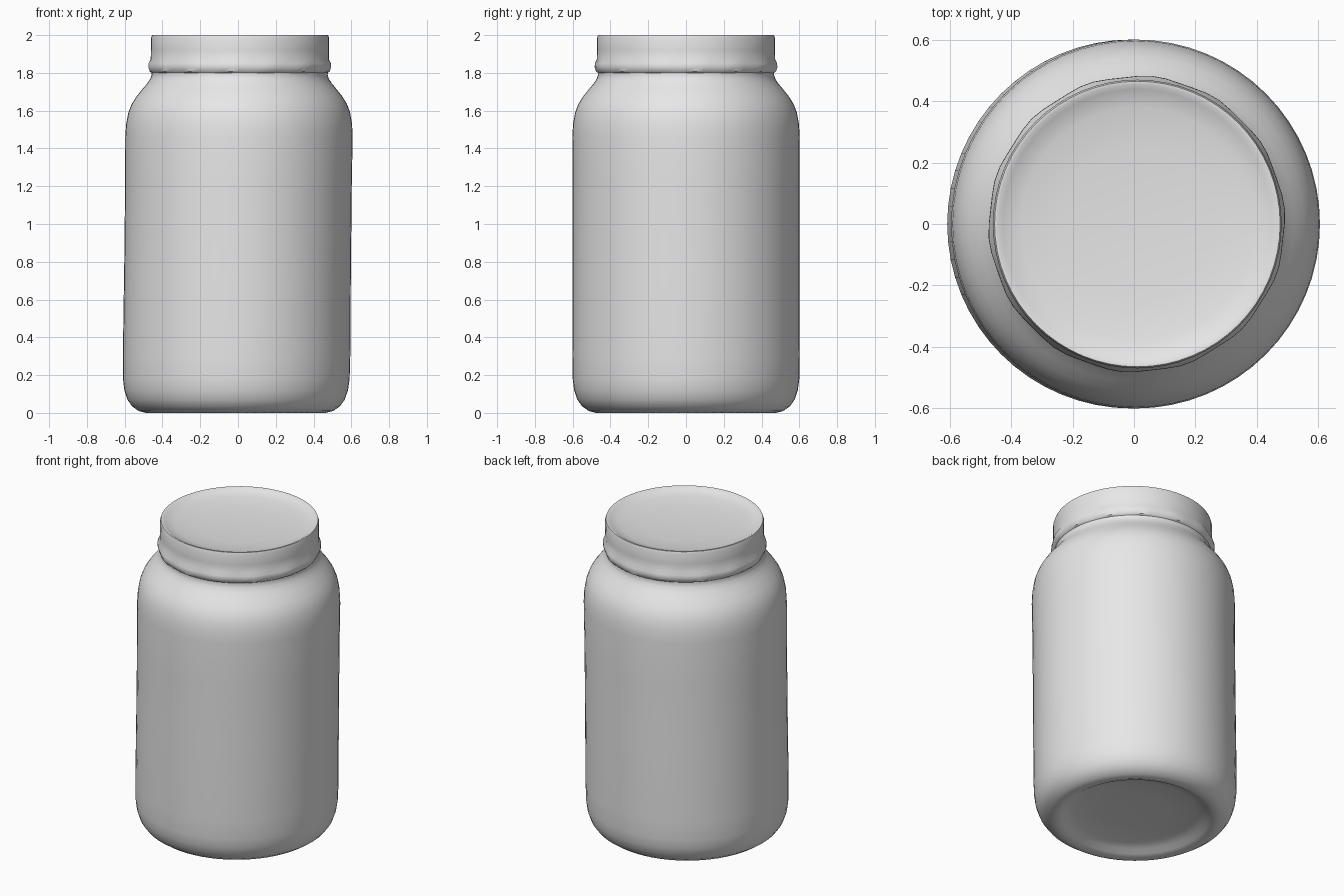
import bpy, bmesh, math

if "Cube" in bpy.data.objects:
    bpy.data.objects.remove(bpy.data.objects["Cube"])

SEGMENTS = 64

grey = bpy.data.materials.new("plain grey")
grey.diffuse_color = (0.8, 0.8, 0.8, 1)
grey.use_nodes = True
grey.node_tree.nodes["Principled BSDF"].inputs["Base Color"].default_value = grey.diffuse_color


def lean(z):
    # The jar leans very slightly towards +x as it rises
    return -0.011 + 0.011 * z


def lathe(name, profile, wave=None):
    """Spin (radius, z) points round the z axis; radius 0 closes an end."""
    bm = bmesh.new()
    rings = []
    for r, z in profile:
        if r == 0:
            rings.append([bm.verts.new((lean(z), 0, z))])
            continue
        ring = []
        for i in range(SEGMENTS):
            a = 2 * math.pi * i / SEGMENTS
            rr = r + (wave(a, z) if wave else 0)
            ring.append(bm.verts.new((lean(z) + rr * math.cos(a), rr * math.sin(a), z)))
        rings.append(ring)
    for lo, hi in zip(rings, rings[1:]):
        for i in range(SEGMENTS):
            j = (i + 1) % SEGMENTS
            if len(lo) == 1:
                bm.faces.new((lo[0], hi[j], hi[i]))
            elif len(hi) == 1:
                bm.faces.new((lo[i], lo[j], hi[0]))
            else:
                bm.faces.new((lo[i], lo[j], hi[j], hi[i]))
    bmesh.ops.recalc_face_normals(bm, faces=bm.faces)
    mesh = bpy.data.meshes.new(name)
    bm.to_mesh(mesh)
    bm.free()
    mesh.materials.append(grey)
    obj = bpy.data.objects.new(name, mesh)
    bpy.context.collection.objects.link(obj)
    bpy.ops.object.select_all(action='DESELECT')
    obj.select_set(True)
    bpy.context.view_layer.objects.active = obj
    bpy.ops.object.shade_smooth_by_angle(angle=math.radians(40))
    return obj


# Jar body: hollowed base, rounded foot, straight wall, shoulder and neck
lathe("jar_body", [
    (0, 0.055), (0.2, 0.053), (0.36, 0.045), (0.41, 0.03), (0.44, 0.012),
    (0.475, 0.0), (0.515, 0.01), (0.55, 0.035), (0.575, 0.07), (0.592, 0.12),
    (0.60, 0.18), (0.602, 0.3), (0.60, 0.8), (0.60, 1.2), (0.602, 1.46),
    (0.598, 1.53), (0.587, 1.59), (0.57, 1.635), (0.545, 1.675),
    (0.513, 1.715), (0.488, 1.745), (0.472, 1.77), (0.466, 1.79), (0.468, 1.81),
])

# Lid: flared lower bead, slightly tapered band, thin rim, dished top
lathe("lid", [
    (0.466, 1.80), (0.476, 1.807), (0.483, 1.83), (0.482, 1.85),
    (0.472, 1.872), (0.471, 1.92), (0.471, 1.985), (0.466, 2.0), (0.455, 2.0),
    (0.44, 1.99), (0.38, 1.975), (0.25, 1.963), (0, 1.957),
], wave=lambda a, z: 0.003 * math.sin(14 * a) if 1.802 < z < 1.86 else 0)
